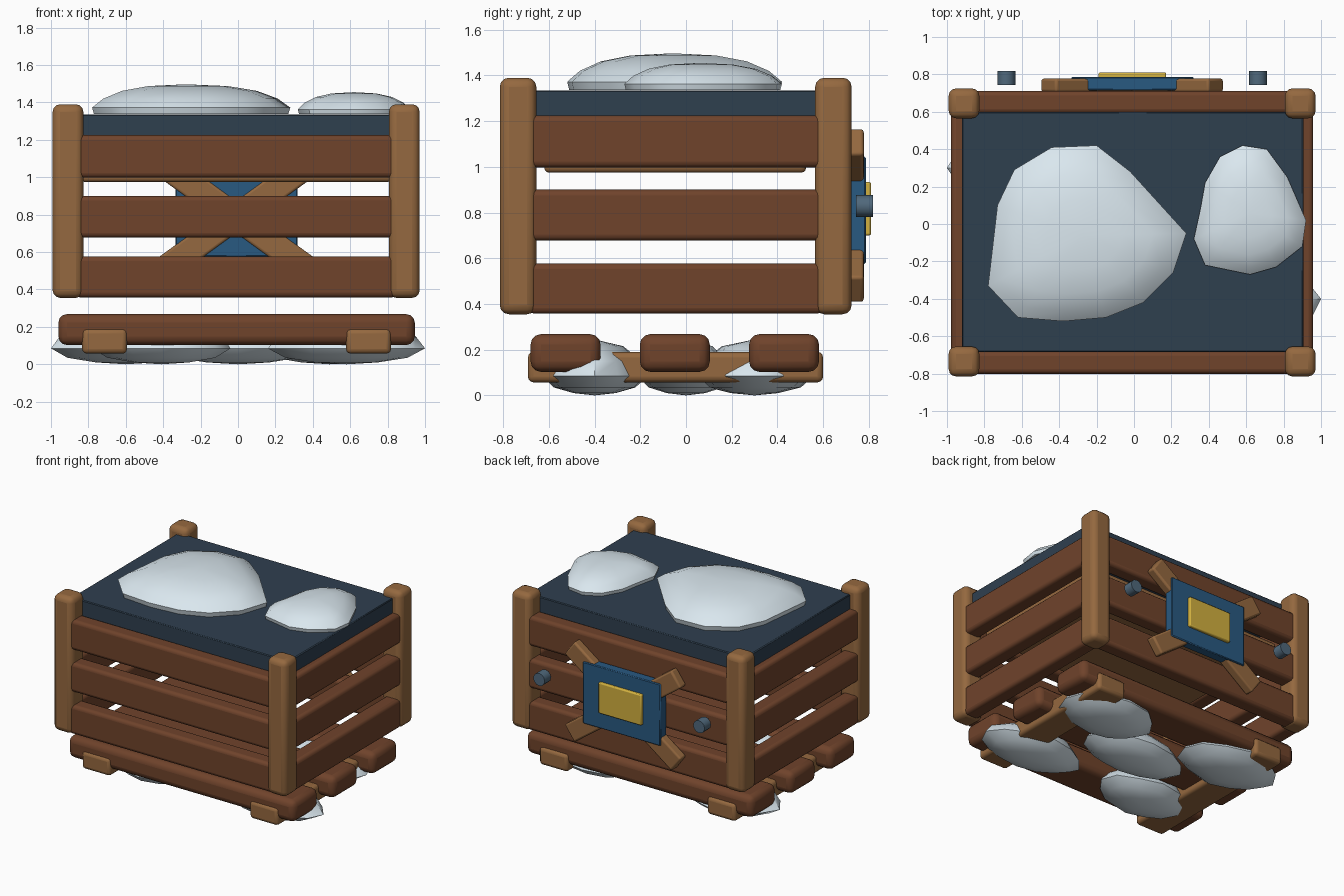
import bpy, bmesh, math, random
from mathutils import Matrix

if "Cube" in bpy.data.objects:
    bpy.data.objects.remove(bpy.data.objects["Cube"])

random.seed(4)
CX, CY = -0.01, -0.045          # crate centre


def material(name, rgb):
    m = bpy.data.materials.new(name)
    m.diffuse_color = (*rgb, 1)
    m.use_nodes = True
    m.node_tree.nodes["Principled BSDF"].inputs["Base Color"].default_value = m.diffuse_color
    return m


DARK = material("dark_wood", (0.16, 0.056, 0.024))
LIGHT = material("light_wood", (0.30, 0.14, 0.05))
NAVY = material("navy_cloth", (0.028, 0.05, 0.078))
BLUE = material("blue_paint", (0.022, 0.10, 0.22))
GOLD = material("gold", (0.65, 0.44, 0.05))
STEEL = material("steel", (0.08, 0.14, 0.20))
SNOW = material("snow", (0.70, 0.80, 0.86))


def finish(bm, name, mat, bevel=0, segments=3, angle=40):
    bmesh.ops.recalc_face_normals(bm, faces=bm.faces)
    me = bpy.data.meshes.new(name)
    bm.to_mesh(me)
    bm.free()
    ob = bpy.data.objects.new(name, me)
    bpy.context.collection.objects.link(ob)
    me.materials.append(mat)
    if bevel:
        b = ob.modifiers.new("bevel", 'BEVEL')
        b.width, b.segments = bevel, segments
    bpy.ops.object.select_all(action='DESELECT')
    ob.select_set(True)
    bpy.context.view_layer.objects.active = ob
    bpy.ops.object.shade_smooth_by_angle(angle=math.radians(angle))
    return ob


def box(name, x, y, z, mat, bevel=0, segments=3):
    """Box from (min, max) ranges."""
    bm = bmesh.new()
    bmesh.ops.create_cube(bm, size=1)
    for v in bm.verts:
        for i, (a, b) in enumerate((x, y, z)):
            v.co[i] = (a + b) / 2 + v.co[i] * (b - a)
    return finish(bm, name, mat, bevel, segments)


def lump(name, outline, centre, rings, z_low, z_high, mat):
    """Rounded clump: outline repeated at (scale, z) rings, closed by two poles."""
    bm = bmesh.new()
    cx, cy = centre
    loops = [[bm.verts.new((cx + (x - cx) * s, cy + (y - cy) * s, z)) for x, y in outline]
             for s, z in rings]
    n = len(outline)
    for a, b in zip(loops, loops[1:]):
        for i in range(n):
            j = (i + 1) % n
            bm.faces.new((a[i], a[j], b[j], b[i]))
    for loop, z in ((loops[0], z_low), (loops[-1], z_high)):
        pole = bm.verts.new((cx, cy, z))
        for i in range(n):
            bm.faces.new((loop[i], loop[(i + 1) % n], pole))
    return finish(bm, name, mat, angle=50)


# Corner posts
for sx in (-1, 1):
    for sy in (-1, 1):
        x, y = CX + sx * 0.899, CY + sy * 0.69
        box("corner_post", (x - 0.082, x + 0.082), (y - 0.08, y + 0.08), (0.355, 1.39), LIGHT, 0.04)

# Wall slats, three per side
for z in ((0.358, 0.577), (0.678, 0.90), (0.998, 1.225)):
    for s in (-1, 1):
        y = CY + s * 0.696
        box("long_slat", (-0.87, 0.85), (y - 0.06, y + 0.06), z, DARK, 0.025)
        x = CX + s * 0.908
        box("side_slat", (x - 0.06, x + 0.06), (-0.69, 0.60), z, DARK, 0.025)

# Inner shelf and lid
box("inner_shelf", (-0.84, 0.82), (-0.62, 0.525), (0.975, 1.06), LIGHT, 0.02)
box("lid", (-0.92, 0.905), (-0.685, 0.60), (1.2, 1.335), NAVY, 0.006, 1)

# Pallet boards and runners
for y in (-0.527, -0.049, 0.429):
    box("pallet_board", (-0.96, 0.945), (y - 0.153, y + 0.153), (0.103, 0.268), DARK, 0.045)
for x in (-0.713, 0.698):
    box("pallet_runner", (x - 0.12, x + 0.12), (-0.692, 0.60), (0.057, 0.19), LIGHT, 0.025)

# Back cross braces, plate and badge
for s in (-1, 1):
    ob = box("cross_brace", (-0.555, 0.555), (-0.036, 0.036), (-0.07, 0.07), LIGHT, 0.014)
    ob.data.transform(Matrix.Translation((CX, 0.742, 0.787)) @ Matrix.Rotation(s * math.radians(36), 4, 'Y'))
box("back_plate", (-0.335, 0.318), (0.715, 0.787), (0.575, 1.045), BLUE, 0.006, 1)
box("badge", (-0.19, 0.172), (0.77, 0.81), (0.70, 0.933), GOLD, 0.008, 2)

# Bolts on the back
for x in (-0.682, 0.663):
    bm = bmesh.new()
    bmesh.ops.create_cone(bm, cap_ends=True, segments=12, radius1=0.048, radius2=0.048, depth=0.076,
                          matrix=Matrix.Translation((x, 0.781, 0.828)) @ Matrix.Rotation(math.pi / 2, 4, 'X'))
    finish(bm, "bolt", STEEL)

# Snow patches on the lid
big = [(-0.78, -0.33), (-0.62, -0.50), (-0.38, -0.52), (-0.15, -0.50), (0.05, -0.42), (0.21, -0.26),
       (0.28, -0.05), (-0.02, 0.28), (-0.20, 0.42), (-0.44, 0.41), (-0.64, 0.29), (-0.73, 0.10)]
small = [(0.32, -0.08), (0.38, -0.22), (0.62, -0.27), (0.76, -0.23), (0.90, -0.12), (0.92, 0.02),
         (0.82, 0.25), (0.71, 0.40), (0.58, 0.42), (0.46, 0.36), (0.38, 0.22), (0.355, 0.08)]
for name, outline, centre, h in (("large_snow_patch", big, (-0.28, -0.06), 0.16),
                                 ("small_snow_patch", small, (0.62, 0.06), 0.118)):
    rings = [(s, 1.337 + h * t) for s, t in
             ((0.98, 0), (1, 0.22), (0.88, 0.52), (0.68, 0.78), (0.4, 0.94))]
    lump(name, outline, centre, rings, 1.337, 1.337 + h, SNOW)

# Snow clumps under the pallet: centre x, y, half width, half depth
for x, y, rx, ry in ((0.58, -0.40, 0.42, 0.22), (-0.60, 0.30, 0.40, 0.26), (0.49, 0.30, 0.38, 0.25),
                     (-0.41, -0.40, 0.37, 0.23), (0.0, 0.0, 0.42, 0.21)):
    outline = []
    for i in range(12):
        a = i * math.pi / 6
        r = 1 if i % 3 == 0 else random.uniform(0.9, 1.03)
        outline.append((x + rx * r * math.cos(a), y + ry * r * math.sin(a)))
    rings = [(0.4, 0.01), (0.78, 0.035), (1, 0.085), (0.88, 0.15), (0.55, 0.215)]
    lump("snow_clump", outline, (x, y), rings, 0.0, 0.245, SNOW)
